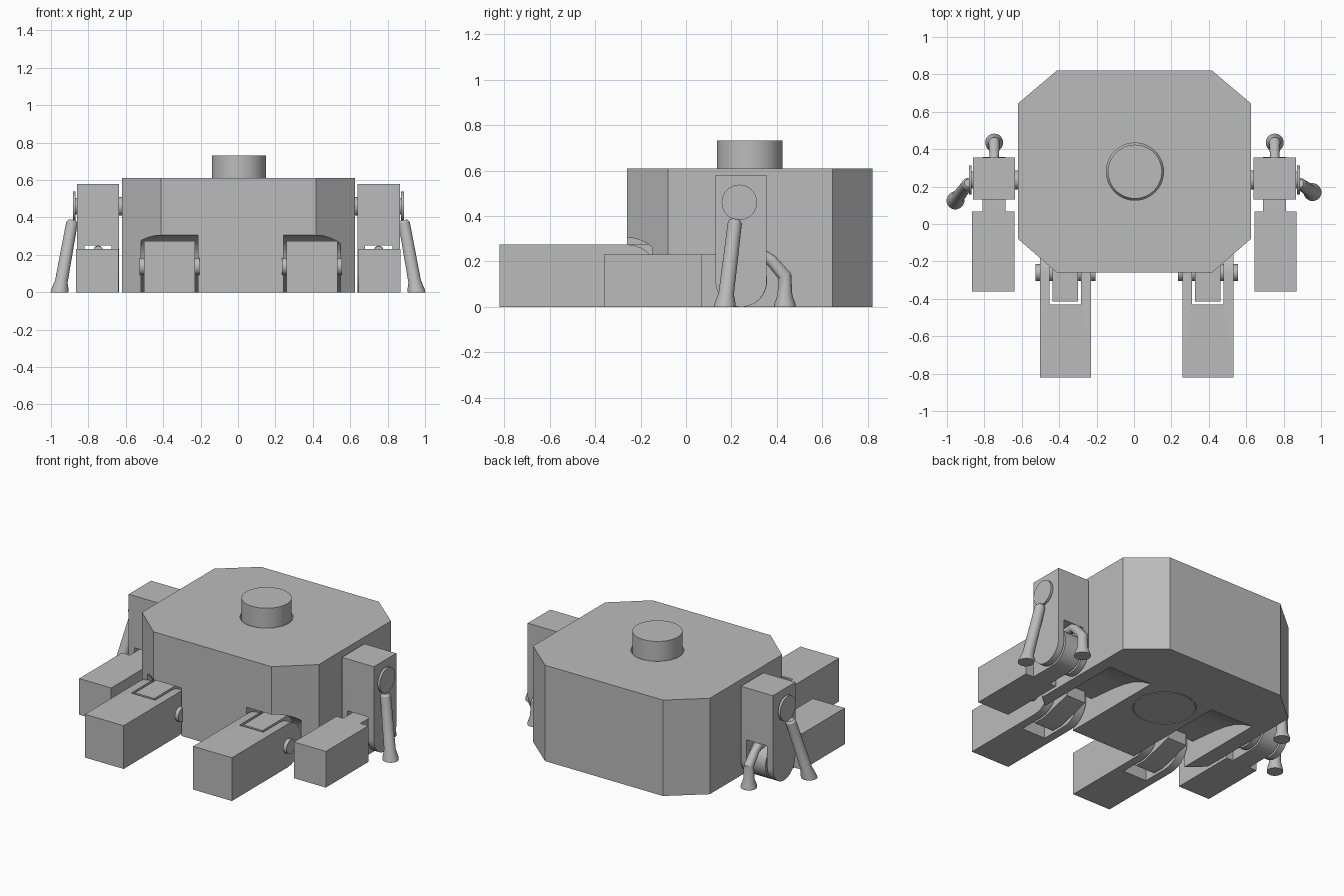
import bpy, bmesh, math
from mathutils import Vector

if "Cube" in bpy.data.objects:
    bpy.data.objects.remove(bpy.data.objects["Cube"])

grey = bpy.data.materials.new("plain grey")
grey.use_nodes = True
grey.diffuse_color = (0.5, 0.5, 0.5, 1)
grey.node_tree.nodes["Principled BSDF"].inputs["Base Color"].default_value = (0.5, 0.5, 0.5, 1)


def finish(name, bm):
    bmesh.ops.recalc_face_normals(bm, faces=bm.faces)
    mesh = bpy.data.meshes.new(name)
    bm.to_mesh(mesh)
    bm.free()
    mesh.materials.append(grey)
    obj = bpy.data.objects.new(name, mesh)
    bpy.context.collection.objects.link(obj)
    return obj


def activate(obj):
    bpy.ops.object.select_all(action="DESELECT")
    obj.select_set(True)
    bpy.context.view_layer.objects.active = obj


def smooth(obj):
    activate(obj)
    bpy.ops.object.shade_smooth_by_angle(angle=math.radians(25))
    return obj


def extrude(name, points, shift):
    """Closed outline swept along a vector."""
    bm = bmesh.new()
    face = bm.faces.new([bm.verts.new(p) for p in points])
    grown = bmesh.ops.extrude_face_region(bm, geom=[face])["geom"]
    verts = [v for v in grown if isinstance(v, bmesh.types.BMVert)]
    bmesh.ops.translate(bm, verts=verts, vec=shift)
    return finish(name, bm)


def side_prism(name, outline, x, width):
    """Outline in y and z, given a width across x."""
    return extrude(name, [(x - width / 2, y, z) for y, z in outline], (width, 0, 0))


def box(name, x, width, y0, y1, z0, z1):
    return side_prism(name, [(y0, z0), (y1, z0), (y1, z1), (y0, z1)], x, width)


def tube(name, rings, segments=32):
    """Capped round skin through (centre, radius, axis) rings."""
    bm = bmesh.new()
    loops = []
    for centre, radius, axis in rings:
        turn = Vector((0, 0, 1)).rotation_difference(Vector(axis))
        loops.append([bm.verts.new(Vector(centre) + turn @ Vector(
            (radius * math.cos(a), radius * math.sin(a), 0)))
            for a in (i * math.tau / segments for i in range(segments))])
    for low, high in zip(loops, loops[1:]):
        for i in range(segments):
            j = (i + 1) % segments
            bm.faces.new((low[i], low[j], high[j], high[i]))
    bm.faces.new(loops[0][::-1])
    bm.faces.new(loops[-1])
    return smooth(finish(name, bm))


def pin(name, x0, x1, y, z, radius):
    return tube(name, [((x, y, z), radius, (1, 0, 0)) for x in (x0, x1)])


def arc(y, z, radius, start, end, steps=14):
    return [(y + radius * math.cos(math.radians(start + (end - start) * i / steps)),
             z + radius * math.sin(math.radians(start + (end - start) * i / steps)))
            for i in range(steps + 1)]


def cut(obj, *cutters):
    for cutter in cutters:
        cutter.hide_render = True
        mod = obj.modifiers.new("cut", "BOOLEAN")
        mod.object = cutter
        mod.operation = "DIFFERENCE"
        mod.solver = "EXACT"
        activate(obj)
        bpy.ops.object.modifier_apply(modifier=mod.name)
        bpy.data.objects.remove(cutter)
    return smooth(obj)


# Eight-sided body
MID = 0.0025
quarter = [(0.415, -0.26), (0.622, -0.08), (0.622, 0.645), (0.415, 0.82)]
outline = quarter + [(-x, y) for x, y in reversed(quarter)]
body = extrude("body", [(x + MID, y, 0) for x, y in outline], (0, 0, 0.61))

# Round plug in the middle, with a thin clearance gap
UP = (0, 0, 1)
plug_x, plug_y = 0.005, 0.28
hole = tube("plug_hole", [((plug_x, plug_y, z), r, UP) for r, z in
                          ((0.19, -0.01), (0.153, 0.06), (0.153, 0.65))], 64)
tube("plug", [((plug_x, plug_y, z), r, UP) for r, z in
              ((0.178, 0), (0.144, 0.06), (0.144, 0.732))], 64)

# Front legs on hinges, in recesses under the body
HINGE_Y, HINGE_Z = -0.26, 0.1375
slots = []
for side, x in (("right", -0.367), ("left", 0.395)):
    relief = [(-0.4, -0.02), (-0.4, 0.305)] + arc(HINGE_Y, HINGE_Z, 0.1675, 90, 0)
    relief += [(0.1, 0.12), (0.2, 0.105), (0.28, 0.083), (0.36, 0.05), (0.44, 0), (0.44, -0.02)]
    slots.append(side_prism("leg_slot", relief, x, 0.305))

    leg = side_prism(side + "_front_leg", [(-0.82, 0.275), (-0.82, 0)]
                     + arc(HINGE_Y, HINGE_Z, HINGE_Z, -90, 90), x, 0.273)
    cut(leg, box("leg_fork_cut", x, 0.168, -0.43, 0, -0.1, 0.4))

    tongue = [(-0.05, 0.275), (-0.415, 0.275)]
    tongue += arc(HINGE_Y, HINGE_Z, 0.155, 180, 240)
    tongue += [(HINGE_Y, 0.002), (-0.05, 0.06)]
    smooth(side_prism(side + "_hip_tongue", tongue, x, 0.136))
    pin(side + "_hip_pin", x - 0.16, x + 0.16, HINGE_Y, HINGE_Z, 0.045)
cut(body, hole, *slots)

# Shoulder blocks, forearms and struts on both sides
for side, s in (("right", -1), ("left", 1)):
    x = MID + s * 0.75
    block = side_prism(side + "_shoulder_block", [(0.355, 0.58), (0.13, 0.58)]
                       + arc(0.2425, 0.1125, 0.1125, 180, 360, 24), x, 0.225)
    cut(block, box("shoulder_fork_cut", x, 0.145, 0, 0.5, -0.1, 0.25))

    # Forearm: wide front and a narrow round-ended neck
    box(side + "_forearm", x + s * 0.005, 0.225, -0.36, 0.068, 0, 0.23)
    smooth(side_prism(side + "_forearm_neck", [(0.06, 0.23), (0.06, 0)]
                      + arc(0.2425, 0.115, 0.115, -90, 90), x, 0.123))
    pin(side + "_elbow_pin", x - 0.09, x + 0.09, 0.2425, 0.115, 0.04)

    # Shoulder axle and outer disc
    pin(side + "_shoulder_axle", MID + s * 0.6, MID + s * 0.66, 0.235, 0.46, 0.05)
    pin(side + "_disc_axle", MID + s * 0.85, MID + s * 0.875, 0.235, 0.46, 0.045)
    pin(side + "_shoulder_disc", MID + s * 0.87, MID + s * 0.885, 0.235, 0.46, 0.078)

    # Long leaning strut with a flared foot
    foot = Vector((s * 0.955, 0.17 if s > 0 else 0.125, 0))
    top = Vector((s * 0.888, 0.215, 0.37))
    lean = (top - foot).normalized()
    tube(side + "_long_strut", [(foot, 0.047, UP), (foot + lean * 0.012, 0.047, UP),
                                (foot + lean * 0.06, 0.034, lean),
                                (top, 0.031, lean), (top + lean * 0.014, 0.022, lean)])

    # Short bent strut behind the elbow
    tube(side + "_bent_strut", [((x, 0.435, 0), 0.048, UP), ((x, 0.435, 0.012), 0.047, UP),
                                ((x, 0.435, 0.05), 0.033, UP), ((x, 0.435, 0.135), 0.03, (0, -0.4, 1)),
                                ((x, 0.375, 0.205), 0.026, (0, -1, 0.9)),
                                ((x, 0.345, 0.225), 0.025, (0, -1, 0.3)),
                                ((x, 0.28, 0.222), 0.025, (0, -1, 0))])
